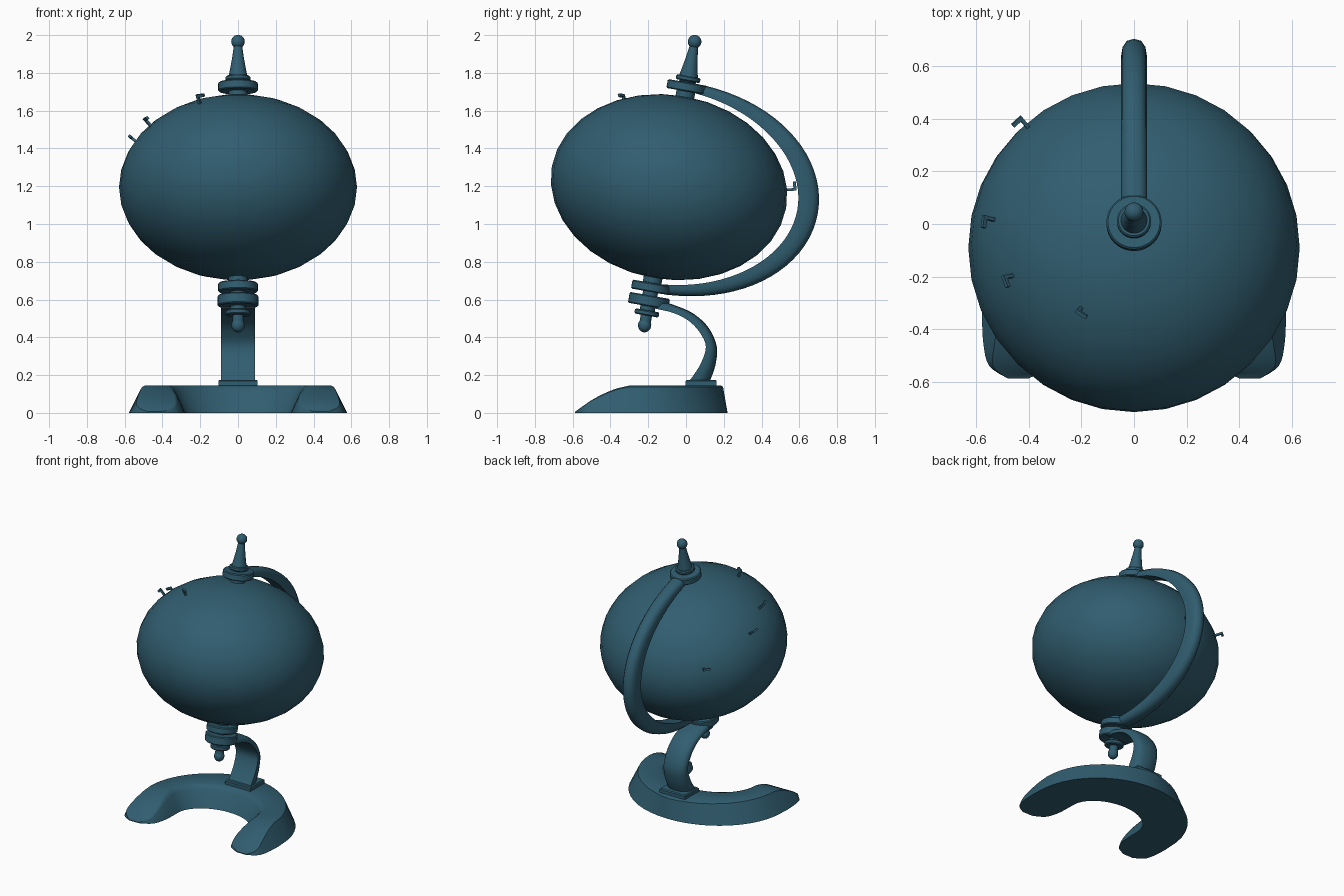
import bpy, bmesh
from math import sin, cos, pi, radians, sqrt
from mathutils import Matrix, Vector

if "Cube" in bpy.data.objects:
    bpy.data.objects.remove(bpy.data.objects["Cube"])

# Tilted frame shared by the globe, its pivots and the big arm
TILT = Matrix.Translation((0, -0.09, 1.195)) @ Matrix.Rotation(radians(-10), 4, 'X')
RX, RZ = 0.63, 0.488


def finish(name, bm, matrix=Matrix(), angle=40):
    bmesh.ops.recalc_face_normals(bm, faces=bm.faces)
    me = bpy.data.meshes.new(name)
    bm.to_mesh(me)
    bm.free()
    ob = bpy.data.objects.new(name, me)
    bpy.context.collection.objects.link(ob)
    ob.matrix_world = matrix
    mat = bpy.data.materials.get("blue") or bpy.data.materials.new("blue")
    mat.diffuse_color = (0.03, 0.11, 0.16, 1)
    mat.use_nodes = True
    mat.node_tree.nodes["Principled BSDF"].inputs["Base Color"].default_value = mat.diffuse_color
    me.materials.append(mat)
    bpy.ops.object.select_all(action='DESELECT')
    ob.select_set(True)
    bpy.context.view_layer.objects.active = ob
    bpy.ops.object.shade_smooth_by_angle(angle=radians(angle))
    return ob


def loft(name, rings, matrix=Matrix(), angle=40):
    """Skin closed cross-sections and cap both ends."""
    bm = bmesh.new()
    vs = [[bm.verts.new(p) for p in ring] for ring in rings]
    n = len(vs[0])
    for a, b in zip(vs, vs[1:]):
        for i in range(n):
            j = (i + 1) % n
            bm.faces.new((a[i], a[j], b[j], b[i]))
    bm.faces.new(vs[0])
    bm.faces.new(vs[-1])
    return finish(name, bm, matrix, angle)


def lathe(name, profile, seg=32):
    rings = [[(r * cos(2 * pi * i / seg), r * sin(2 * pi * i / seg), t) for i in range(seg)]
             for r, t in profile]
    return loft(name, rings, TILT)


def disc(name, r, t0, t1, b=0.006):
    lathe(name, [(r - b, t0), (r, t0 + b), (r, t1 - b), (r - b, t1)])


def ball(name, r, sz, t, seg=24, rings=12):
    bm = bmesh.new()
    bmesh.ops.create_uvsphere(bm, u_segments=seg, v_segments=rings, radius=1)
    bmesh.ops.transform(bm, verts=bm.verts, matrix=Matrix.Translation((0, 0, t)) @ Matrix.Diagonal((r, r, sz, 1)))
    return finish(name, bm, TILT, 60)


def smooth_path(pts, n=6):
    """Catmull-Rom through tuples."""
    P = [pts[0]] + list(pts) + [pts[-1]]
    out = []
    for k in range(1, len(P) - 2):
        for s in range(n):
            u = s / n
            out.append(tuple(0.5 * (2 * b + (c - a) * u + (2 * a - 5 * b + 4 * c - d) * u * u
                                    + (3 * b - a - 3 * c + d) * u ** 3)
                             for a, b, c, d in zip(*P[k - 1:k + 3])))
    return out + [tuple(pts[-1])]


def strap(name, pairs, w, matrix=Matrix()):
    """Band from (outer y, z, inner y, z) stations, rounded on the outside."""
    half = [(1, 0), (1, 0.4), (0.88, 0.72), (0.55, 0.93)]
    sec = half + [(0, 1)] + [(-x, u) for x, u in reversed(half)]
    rings = [[(x * w, iy + (oy - iy) * u, iz + (oz - iz) * u) for x, u in sec]
             for oy, oz, iy, iz in pairs]
    return loft(name, rings, matrix)


# Globe
ball("globe", RX, RZ, 0, 32, 16)

# Pivot discs, collars and finials along the axis
disc("upper_collar", 0.05, 0.47, 0.52)
disc("upper_ring", 0.105, 0.515, 0.563)
disc("upper_washer", 0.045, 0.56, 0.575)
disc("finial_base", 0.065, 0.57, 0.597)
lathe("finial_stem", [(0.05, 0.595), (0.043, 0.63), (0.032, 0.69), (0.022, 0.76), (0.02, 0.775)])
ball("finial_ball", 0.036, 0.036, 0.782)
disc("lower_collar", 0.05, -0.52, -0.47)
disc("lower_ring", 0.105, -0.563, -0.515)
disc("lower_washer", 0.04, -0.59, -0.555)
disc("neck_ring", 0.108, -0.64, -0.582)
disc("bolt_washer", 0.04, -0.67, -0.635)
disc("bolt_disc", 0.065, -0.69, -0.662)
lathe("bolt_stem", [(0.03, -0.735), (0.03, -0.685)])
ball("bolt_knob", 0.035, 0.038, -0.742)

# Half-ellipse arm holding the globe, thicker in the middle
arm = []
for i in range(41):
    a = radians(-86 + 172 * i / 40)
    h = 0.024 + 0.031 * cos(a) ** 1.2
    n = Vector((cos(a) / 0.745, sin(a) / 0.54)).normalized() * h
    y, z = 0.745 * cos(a), 0.54 * sin(a)
    arm.append((y + n.x, z + n.y, y - n.x, z - n.y))
strap("globe_arm", arm, 0.049, TILT)

# Curved neck and its foot plate
neck = [(-0.17, 0.605, -0.18, 0.555), (-0.06, 0.57, -0.07, 0.53), (0.04, 0.525, 0.01, 0.49),
        (0.12, 0.45, 0.07, 0.43), (0.163, 0.35, 0.105, 0.35), (0.155, 0.25, 0.075, 0.255),
        (0.125, 0.165, 0.015, 0.165)]
strap("neck", smooth_path(neck), 0.09)
loft("foot_plate", [[(sx * x, 0.08 + sy * (x - 0.022), z) for sx, sy in ((1, 1), (-1, 1), (-1, -1), (1, -1))]
                    for x, z in ((0.104, 0.13), (0.104, 0.168), (0.098, 0.175))], angle=30)

# Horseshoe base: outer and inner foot outlines, mirrored
side = []
for i in range(13):
    a = radians(90 - 90 * i / 12)
    side.append((0.575 * cos(a), -0.3 + 0.52 * sin(a), 0.28 * cos(a), -0.3 + 0.2 * sin(a)))
side += smooth_path([(0.578, -0.36, 0.28, -0.35), (0.572, -0.46, 0.287, -0.45),
                     (0.55, -0.54, 0.32, -0.54), (0.48, -0.587, 0.40, -0.587)], 4)
heights = smooth_path([(-0.59, 0.004), (-0.5, 0.066), (-0.4, 0.116), (-0.33, 0.138), (-0.27, 0.145), (0.3, 0.145)], 8)


def height(y):
    for (y0, h0), (y1, h1) in zip(heights, heights[1:]):
        if y <= y1:
            return max(0.004, h0 + (h1 - h0) * (y - y0) / (y1 - y0))
    return 0.145


stations = [(-a, b, -c, d) for a, b, c, d in reversed(side[1:])] + side
rings = []
for ox, oy, ix, iy in stations:
    h = height((oy + iy) / 2)
    f = 0.08 + 0.17 * min(1, abs(ox) / 0.57)
    k = h / 0.145
    sec = [(0, 0), (f * 0.93 * k, 0.95), (f * k + 0.03, 1), (1 - 0.3 * k, 1),
           (1 - 0.24 * k, 0.95), (1 - 0.18 * k, 0.8), (1, 0)]
    rings.append([(ox + (ix - ox) * u, oy + (iy - oy) * u, h * v) for u, v in sec])
loft("horseshoe_base", rings, angle=35)

# Little flag pins standing on the globe
pins = [(-0.21, -0.33, 1.655), (-0.475, -0.2, 1.53), (-0.55, 0.02, 1.44), (-0.4, 0.365, 1.27), (0, 0.555, 1.18)]
inv = TILT.inverted()
for k, p in enumerate(pins):
    q = inv @ Vector(p)
    q /= sqrt((q.x ** 2 + q.y ** 2) / RX ** 2 + q.z ** 2 / RZ ** 2)
    n = Vector((q.x / RX ** 2, q.y / RX ** 2, q.z / RZ ** 2)).normalized()
    t = Vector((0, 0, 1)).cross(n).normalized()
    if k == 4:
        t = n.cross(-t).normalized() * -1
        t = t if t.z > 0 else -t
    s = n.cross(t)
    frame = Matrix((t, s, n)).transposed().to_4x4()
    bm = bmesh.new()
    for c, d in (((0, 0, 0.02), (0.014, 0.014, 0.06)), ((0.017, 0, 0.042), (0.048, 0.014, 0.016))):
        m = TILT @ Matrix.Translation(q) @ frame @ Matrix.Translation(c) @ Matrix.Diagonal((*d, 1))
        bmesh.ops.create_cube(bm, size=1, matrix=m)
    finish("pin_%d" % (k + 1), bm, angle=30)
